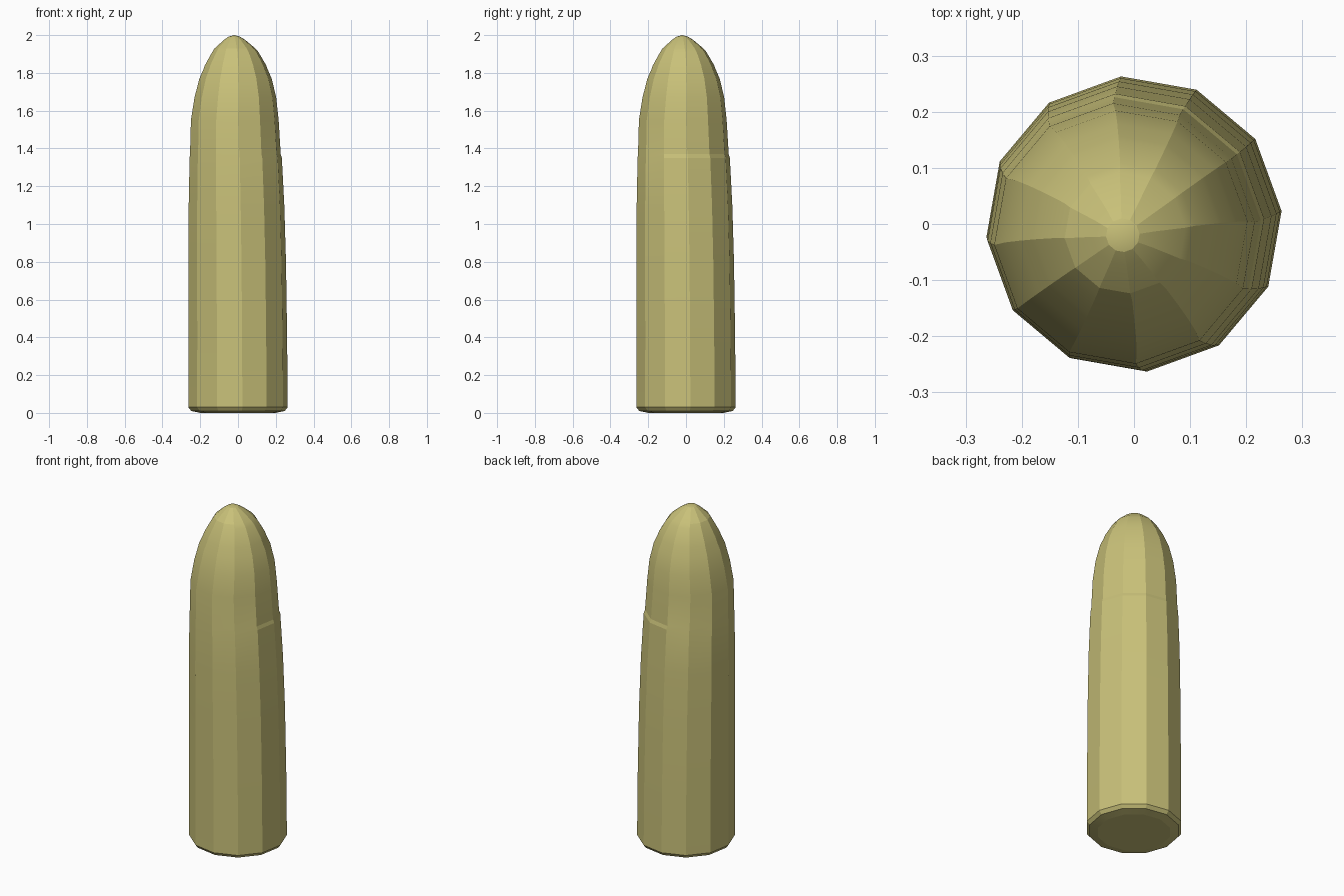
import bpy
import bmesh
from math import sin, cos, radians, tau

if "Cube" in bpy.data.objects:
    bpy.data.objects.remove(bpy.data.objects["Cube"], do_unlink=True)

SIDES = 12
PHASE = radians(5)

brass = bpy.data.materials.new("dull_brass")
brass.use_nodes = True
color = (0.58, 0.53, 0.19, 1)
brass.diffuse_color = color
brass.node_tree.nodes["Principled BSDF"].inputs["Base Color"].default_value = color

# Height, radius and sideways drift of each ring, from base to nose
rings = [
    (0.0, 0.2, 0), (0.01, 0.248, 0), (0.03, 0.264, 0), (0.4, 0.262, -0.001),
    (0.8, 0.259, -0.004), (1.1, 0.254, -0.008), (1.35, 0.245, -0.012),
    (1.37, 0.241, -0.014), (1.55, 0.233, -0.017), (1.67, 0.217, -0.014),
    (1.77, 0.192, -0.013), (1.82, 0.17, -0.013), (1.84, 0.163, -0.013),
    (1.91, 0.123, -0.014), (1.93, 0.108, -0.016), (1.975, 0.056, -0.018),
    (1.992, 0.03, -0.02),
]

# Lofted shell body with a rounded pointed nose
bm = bmesh.new()
loops = []
for z, r, drift in rings:
    angles = [PHASE + tau * i / SIDES for i in range(SIDES)]
    loops.append([bm.verts.new((drift + r * cos(a), drift + r * sin(a), z)) for a in angles])

for low, high in zip(loops, loops[1:]):
    for i in range(SIDES):
        j = (i + 1) % SIDES
        bm.faces.new((low[i], low[j], high[j], high[i]))

# Flat base and nose tip
bm.faces.new(reversed(loops[0]))
tip = bm.verts.new((-0.02, -0.02, 2))
for i in range(SIDES):
    bm.faces.new((loops[-1][i], loops[-1][(i + 1) % SIDES], tip))

bmesh.ops.recalc_face_normals(bm, faces=bm.faces)
mesh = bpy.data.meshes.new("shell_body")
bm.to_mesh(mesh)
bm.free()
mesh.materials.append(brass)
body = bpy.data.objects.new("shell_body", mesh)
bpy.context.collection.objects.link(body)

# Soft nose steps, crisp long facets
bpy.context.view_layer.objects.active = body
body.select_set(True)
bpy.ops.object.shade_smooth_by_angle(angle=radians(12))
